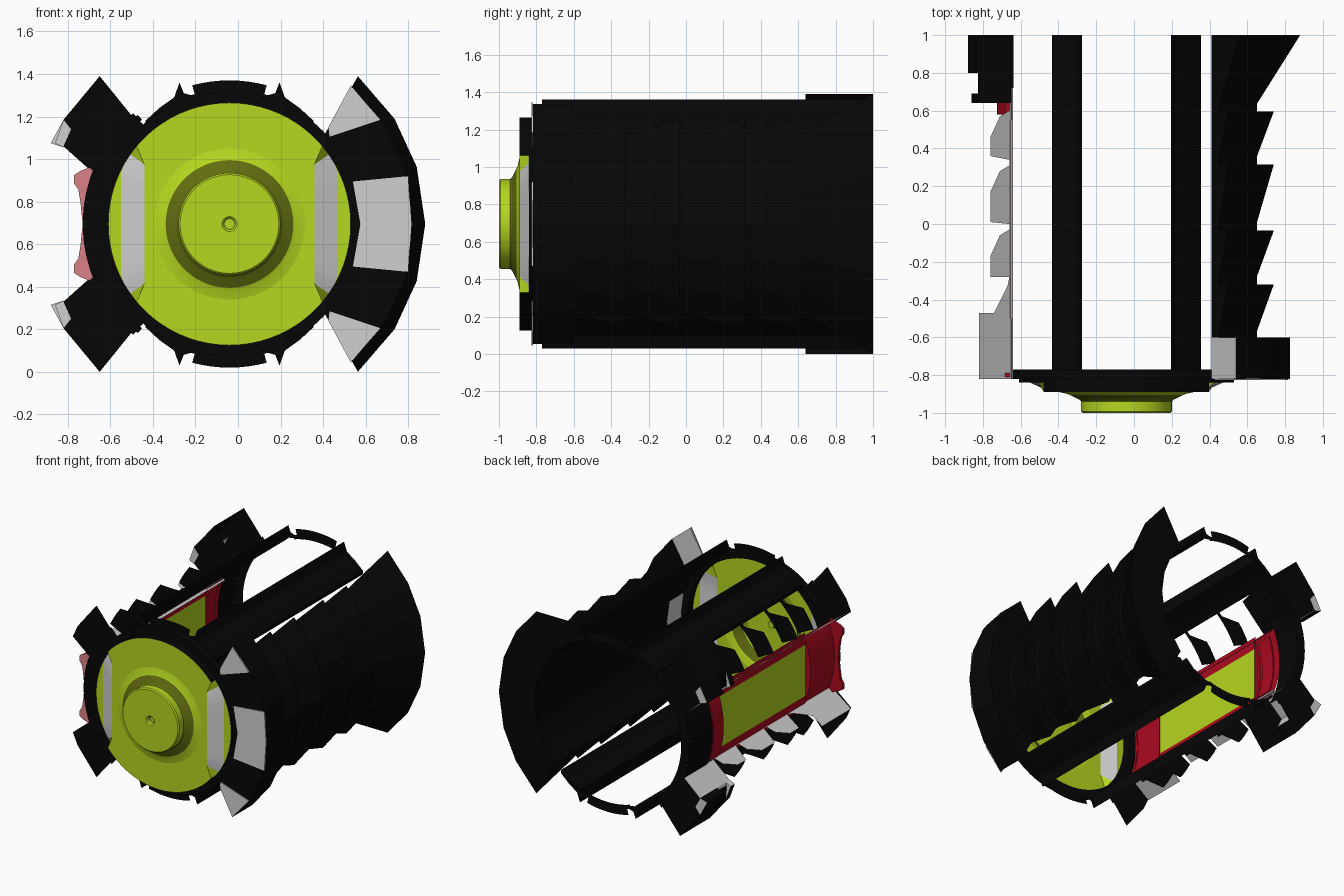
import bpy, bmesh
from math import sin, cos, radians, hypot

if "Cube" in bpy.data.objects:
    bpy.data.objects.remove(bpy.data.objects["Cube"])

CX, CZ = -0.04, 0.695         # axis of the drum (runs along y)


def material(name, rgb):
    m = bpy.data.materials.new(name)
    m.diffuse_color = (*rgb, 1)
    m.use_nodes = True
    m.node_tree.nodes["Principled BSDF"].inputs["Base Color"].default_value = m.diffuse_color
    return m


BLACK = material("black", (0.0018, 0.0018, 0.0018))
GREEN = material("lime green", (0.46, 0.68, 0.014))
OLIVE = material("dark olive", (0.12, 0.15, 0.005))
GREY = material("light grey", (0.63, 0.63, 0.63))
RED = material("dark red", (0.41, 0.003, 0.014))
PINK = material("pink", (0.70, 0.22, 0.24))


def build(name, verts, faces, mats, rule=None, smooth=False):
    """Mesh in axis-centred coordinates; rule(face) gives the material slot."""
    me = bpy.data.meshes.new(name)
    me.from_pydata([(x + CX, y, z + CZ) for x, y, z in verts], [], faces)
    bm = bmesh.new()
    bm.from_mesh(me)
    bmesh.ops.remove_doubles(bm, verts=bm.verts, dist=0.0005)
    bmesh.ops.recalc_face_normals(bm, faces=bm.faces)
    bm.normal_update()
    for f in bm.faces:
        f.material_index = rule(f) if rule else 0
    bm.to_mesh(me)
    bm.free()
    for m in mats:
        me.materials.append(m)
    ob = bpy.data.objects.new(name, me)
    bpy.context.collection.objects.link(ob)
    if smooth:
        bpy.ops.object.select_all(action='DESELECT')
        ob.select_set(True)
        bpy.context.view_layer.objects.active = ob
        bpy.ops.object.shade_smooth_by_angle(angle=radians(11))
    return ob


def prism(name, pts, y0, y1, mats, rule=None):
    """Outline in x-z extruded along y; equal y values give a flat sheet."""
    n = len(pts)
    v = [(x, y0, z) for x, z in pts]
    f = [list(range(n))]
    if y1 != y0:
        v += [(x, y1, z) for x, z in pts]
        f.append(list(range(n, 2 * n)))
        f += [[i, (i + 1) % n, (i + 1) % n + n, i + n] for i in range(n)]
    return build(name, v, f, mats, rule)


def arc(r, a0, a1, n):
    return [(r * cos(radians(a0 + (a1 - a0) * i / n)),
             r * sin(radians(a0 + (a1 - a0) * i / n))) for i in range(n + 1)]


def sector(r0, r1, a0, a1, n=8):
    return arc(r0, a0, a1, n) + arc(r1, a1, a0, n)


def strip(name, pts, y0, y1, mat):
    """Open wall following an x-z path."""
    n = len(pts)
    v = [(x, y0, z) for x, z in pts] + [(x, y1, z) for x, z in pts]
    return build(name, v, [[i, i + 1, i + 1 + n, i + n] for i in range(n - 1)], [mat])


def flip(pts, s):
    return [(x, s * z) for x, z in pts]


def radius(f):
    c = f.calc_center_median()
    return hypot(c.x - CX, c.z - CZ)


# --- front cap: turned knob and disc, with a notch on each side ---
N = 72


def side_angle(k):
    a = (k * 5) % 180
    return min(a, 180 - a)


def edge_r(k):                 # rim of the raised face
    a = side_angle(k)
    return 0.40 / cos(radians(a)) if a <= 35 else 0.57


def slot_r(k):                 # foot of the sloped slot
    a = side_angle(k)
    return min(0.57, 0.51 / cos(radians(a))) if a <= 35 else 0.57


rows = [(0.025, -0.965), (0.025, -0.99), (0.035, -1.0), (0.232, -1.0), (0.24, -0.992),
        (0.24, -0.94), (0.25, -0.93), (0.30, -0.905), (0.312, -0.90), (0.355, -0.89),
        (edge_r, -0.89), (slot_r, -0.84), (0.57, -0.84), (0.57, -0.82)]
verts, faces = [], [list(range(N))]
for r, y in rows:
    for k in range(N):
        q = r(k) if callable(r) else r
        a = radians(5 * k)
        verts.append((q * cos(a), y, q * sin(a)))
for j in range(len(rows) - 1):
    for k in range(N):
        m = (k + 1) % N
        faces.append([j * N + k, j * N + m, (j + 1) * N + m, (j + 1) * N + k])


def cap_colour(f):
    c = f.calc_center_median()
    x, z = c.x - CX, c.z - CZ
    r = hypot(x, z)
    if r > 0.562 and abs(f.normal.y) < 0.3:
        return 2               # rim
    if -0.888 < c.y < -0.842 and abs(x) > 0.40 and abs(z) < 0.30:
        return 3               # side slots
    return 1 if 0.24 < r < 0.303 and c.y > -0.938 else 0


build("front_cap", verts, faces, [GREEN, OLIVE, BLACK, GREY], cap_colour, True)

# --- ring behind the cap ---
ring = [(0.565, -0.82), (0.62, -0.82), (0.62, -0.77), (0.565, -0.77)]
v = [(r * cos(radians(5 * k)), y, r * sin(radians(5 * k))) for r, y in ring for k in range(N)]
f = [[j * N + k, j * N + (k + 1) % N, (j + 1) % 4 * N + (k + 1) % N, (j + 1) % 4 * N + k]
     for j in range(4) for k in range(N)]
build("front_ring", v, f, [BLACK], None, True)

# --- long rails and the thin arcs joining them, top and bottom ---
rail = [(0.235, 0.665), (0.235, 0.565), (0.33, 0.52), (0.395, 0.46),
        (0.395, 0.485), (0.33, 0.545), (0.26, 0.595)]
fin_foot = [(0.235, 0.665), (0.235, 0.57), (0.18, 0.58), (0.18, 0.605), (0.215, 0.615)]
for s in (1, -1):
    for t in (1, -1):
        prism("rail", [(t * x, s * z) for x, z in rail], -0.77, 1.0, [BLACK])
        for y in (-0.77, 1.0):
            prism("rail_foot", [(t * x, s * z) for x, z in fin_foot], y, y, [BLACK])
    for y in (-0.77, 1.0):
        prism("rail_arc", flip(sector(0.63, 0.675, 75, 105), s), y, y, [BLACK])
        prism("rail_link", flip(sector(0.60, 0.632, 72, 108), s), y, y, [BLACK])


# --- right shell: profile swept round the side ---
def sweep(name, prof, mats, rule=None):
    n, v = len(prof), []
    for a in (-49, -32.5, -17, 0, 17, 32.5, 49):
        for r, y in prof:
            b = radians(a * (44 + 5 * (r - 0.65) / 0.27) / 49)
            v.append((r * cos(b), y, r * sin(b)))
    f = [[i * n + j, i * n + (j + 1) % n, (i + 1) * n + (j + 1) % n, (i + 1) * n + j]
         for i in range(6) for j in range(n)]
    f += [list(range(n)), list(range(6 * n, 7 * n))]
    return build(name, v, f, mats, rule)


# saw-tooth body with flared rear
prof = [(0.62, -0.6), (0.69, -0.6), (0.69, -0.57)]
for y in (-0.32, -0.035, 0.315, 0.595):
    prof += [(0.78, y), (0.69, y), (0.69, y + 0.04)]
prof += [(0.92, 1.0), (0.62, 1.0)]
sweep("right_shell", prof, [BLACK])


# thicker front collar, grey on its ends and inside the middle
def collar_colour(f):
    z = abs(f.calc_center_median().z - CZ)
    if abs(f.normal.y) > 0.5:
        return 0
    if len([w for w in f.verts if abs(w.co.z - CZ) > 0.40]) == 4 and f.normal.x < -0.3:
        return 1
    return int(radius(f) < 0.66 and z < 0.15)


sweep("front_collar", [(0.62, -0.82), (0.865, -0.82), (0.865, -0.6), (0.62, -0.6)],
      [BLACK, GREY], collar_colour)

# three grey plates on the collar front
prism("middle_plate", [(0.58, 0.20), (0.84, 0.225), (0.855, 0), (0.84, -0.225), (0.58, -0.20),
                       (0.615, 0)], -0.826, -0.818, [GREY])
for s in (1, -1):
    prism("corner_plate", flip([(0.465, 0.455), (0.57, 0.65), (0.71, 0.49), (0.47, 0.41)], s),
          -0.826, -0.818, [GREY])

# --- left side: ring pieces, fins, toothed strips and rear grips ---
prism("left_front_ring", sector(0.57, 0.69, 131, 229, 16), -0.82, -0.82, [BLACK])
prism("left_rear_ring", sector(0.62, 0.69, 131, 229, 16), 1.0, 1.0, [BLACK])
strip("left_rear_wall", arc(0.69, 150, 210, 10), 0.72, 1.0, BLACK)
teeth = [(0.60, -0.82), (0.78, -0.82), (0.78, -0.47), (0.70, -0.47), (0.63, -0.33),
         (0.62, -0.28)]
for y0, y1 in ((-0.28, -0.03), (0.01, 0.31), (0.36, 0.60)):
    teeth += [(0.72, y0), (0.72, y1 - 0.14), (0.67, y1 - 0.03), (0.62, y1), (0.62, y1 + 0.03)]
teeth += [(0.62, 0.76), (0.60, 0.76)]
for s in (1, -1):
    # toothed strip beside the window
    build("toothed_strip", [(-x, y, s * (0.24 + 0.75 * (x - 0.60))) for x, y in teeth],
          [list(range(len(teeth)))], [GREY])
    # flat ribs carrying the teeth
    fin = [(-0.42, 0.46), (-0.58, 0.655), (-0.74, 0.455), (-0.78, 0.365), (-0.64, 0.25)]
    prism("front_fin", flip(fin, s), -0.82, -0.82, [BLACK])
    rib = arc(0.64, 130, 154, 5) + arc(0.79, 154, 142, 3) + arc(0.67, 134, 130, 1)
    for y in (-0.47, -0.28, 0.01, 0.36):
        prism("rib", flip(rib, s), y, y, [BLACK])
    # rear grip: two sheets, an outer wall and a stepped tip
    grip = [(-0.42, 0.46), (-0.61, 0.695), (-0.78, 0.49), (-0.74, 0.44), (-0.78, 0.365),
            (-0.64, 0.24)]
    for y in (0.64, 1.0):
        prism("rear_grip", flip(grip, s), y, y, [BLACK])
    strip("grip_wall", flip(grip[1:3], s), 0.64, 1.0, BLACK)
    strip("grip_edge", flip([(-0.78, 0.365), (-0.64, 0.24)], s), 0.64, 1.0, GREY)
    for y0, y1, d in ((0.64, 0.69, 0.02), (0.69, 0.80, 0.055), (0.80, 1.0, 0.0)):
        prism("grip_tip", flip([(-0.78, 0.49), (-0.84 + d, 0.38), (-0.78, 0.36), (-0.74, 0.44)], s),
              y0, y1, [GREY, BLACK],
              lambda f: int(radius(f) > 0.885 and abs(f.normal.y) < 0.5))
    # red border above and below the window
    strip("window_border", flip([(-0.62, 0.195), (-0.615, 0.285)], s), -0.5, 0.55, RED)
    # clips beside the front ring
    prism("clip", flip([(-0.69, 0.0), (-0.70, 0.10), (-0.71, 0.16), (-0.73, 0.19), (-0.73, 0.23),
                        (-0.70, 0.25), (-0.62, 0.28), (-0.62, 0.24), (-0.66, 0.0)], s),
          -0.81, -0.79, [RED, PINK], lambda f: int(f.normal.y < -0.5))

# --- window panel with curved red ends ---
strip("window_panel", [(-0.62, -0.195), (-0.62, 0.195)], -0.5, 0.55, GREEN)
for y0, y1 in ((-0.82, -0.5), (0.55, 0.76)):
    strip("panel_end", arc(0.66, 157, 203, 10), y0, y1, RED)
for y in (-0.5, 0.55):
    prism("panel_step", arc(0.66, 157, 203, 10) + [(-0.61, -0.28), (-0.61, 0.28)], y, y, [RED])
prism("end_flange", sector(0.65, 0.685, 160, 200), 0.58, 0.70, [RED])
